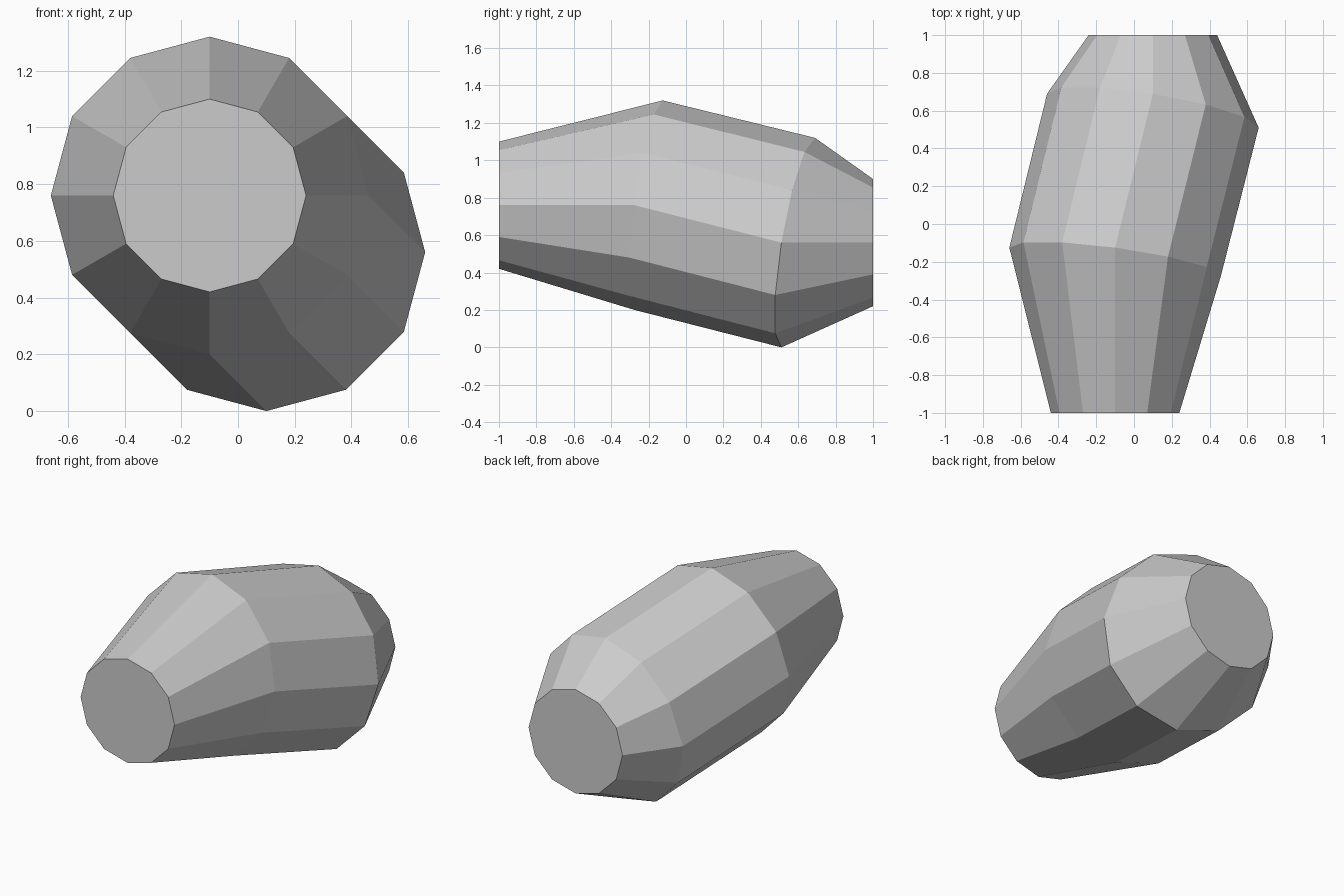
import bpy, bmesh
from math import sin, cos, pi

default = bpy.data.objects.get("Cube")
if default:
    bpy.data.objects.remove(default)

SIDES = 12

# One flat grey for the whole body
grey = bpy.data.materials.new("stone_grey")
grey.use_nodes = True
color = (0.6, 0.6, 0.6, 1)
grey.diffuse_color = color
grey.node_tree.nodes["Principled BSDF"].inputs["Base Color"].default_value = color


def add_ring(bm, x, y, z, radius, tilt):
    """Ring facing along y, sheared back towards its upper left edge."""
    ring = []
    for i in range(SIDES):
        c, s = cos(2 * pi * i / SIDES), sin(2 * pi * i / SIDES)
        ring.append(bm.verts.new((x + radius * c, y + tilt * (s - c), z + radius * s)))
    return ring


# Tapered barrel: flat ends, two wide tilted rings between them
bm = bmesh.new()
rings = [
    add_ring(bm, -0.10, -1.0, 0.76, 0.34, 0),
    add_ring(bm, -0.10, -0.20, 0.76, 0.56, 0.075),
    add_ring(bm, 0.10, 0.60, 0.56, 0.56, 0.09),
    add_ring(bm, 0.10, 1.0, 0.56, 0.34, 0),
]
for a, b in zip(rings, rings[1:]):
    for i in range(SIDES):
        j = (i + 1) % SIDES
        bm.faces.new((a[i], a[j], b[j], b[i]))
bm.faces.new(rings[0])
bm.faces.new(rings[-1])
bmesh.ops.recalc_face_normals(bm, faces=bm.faces)

mesh = bpy.data.meshes.new("barrel_body")
bm.to_mesh(mesh)
bm.free()
mesh.materials.append(grey)
body = bpy.data.objects.new("barrel_body", mesh)
bpy.context.collection.objects.link(body)
